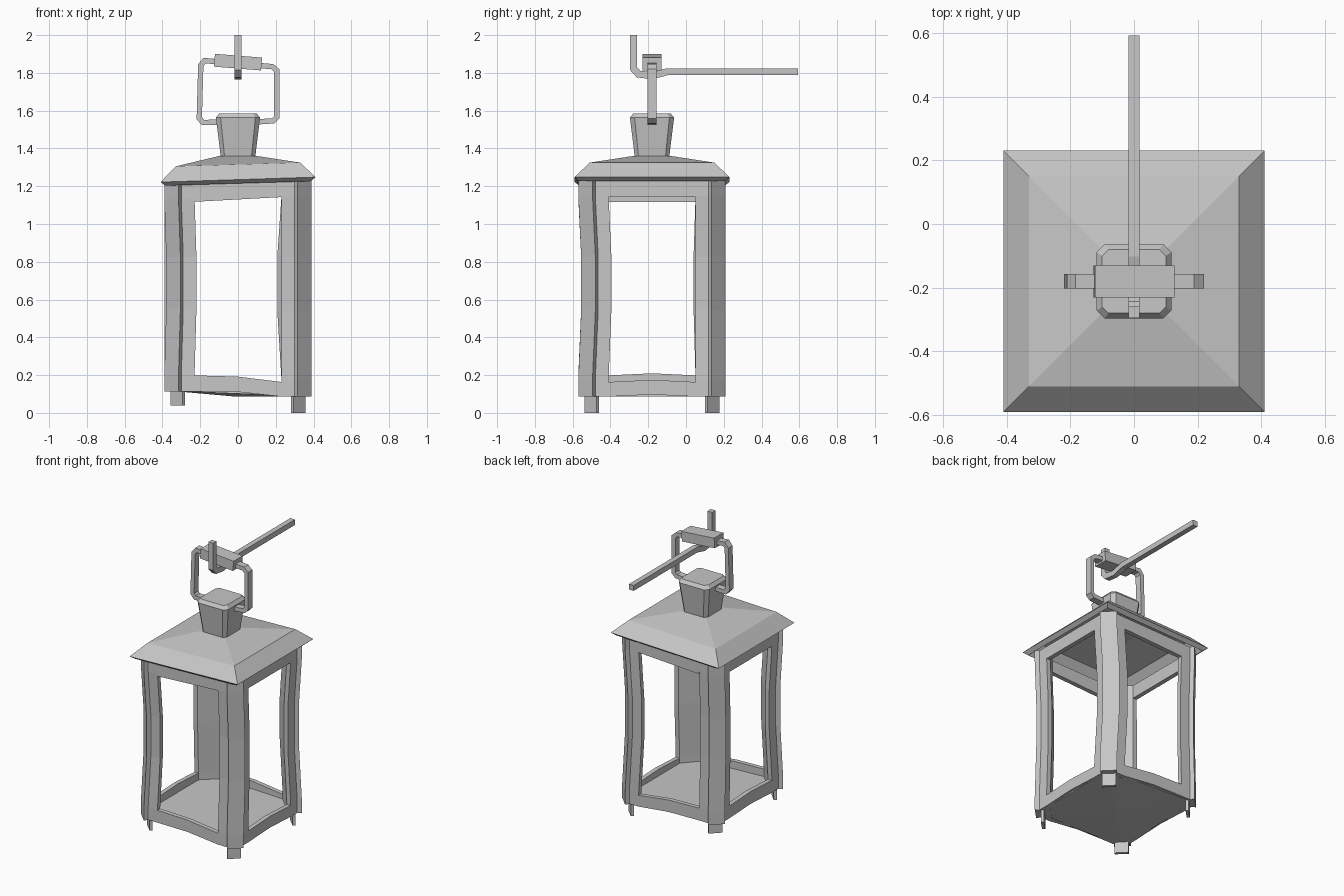
import bpy, bmesh
from math import radians
from mathutils import Vector, Matrix

cube = bpy.data.objects.get("Cube")
if cube:
    bpy.data.objects.remove(cube, do_unlink=True)

grey = bpy.data.materials.new("iron grey")
grey.use_nodes = True
COLOUR = (0.57, 0.57, 0.57, 1)
grey.diffuse_color = COLOUR
grey.node_tree.nodes["Principled BSDF"].inputs["Base Color"].default_value = COLOUR

CY = -0.18  # lantern axis; the wall hook reaches far behind it


def loft(name, sections, y=CY):
    """Skin equal-sized point rings and cap both ends."""
    bm = bmesh.new()
    rings = [[bm.verts.new(p) for p in s] for s in sections]
    n = len(rings[0])
    for a, b in zip(rings, rings[1:]):
        for i in range(n):
            j = (i + 1) % n
            bm.faces.new((a[i], a[j], b[j], b[i]))
    bm.faces.new(rings[0][::-1])
    bm.faces.new(rings[-1])
    bmesh.ops.recalc_face_normals(bm, faces=bm.faces)
    mesh = bpy.data.meshes.new(name)
    bm.to_mesh(mesh)
    bm.free()
    mesh.materials.append(grey)
    obj = bpy.data.objects.new(name, mesh)
    obj.location.y = y
    bpy.context.collection.objects.link(obj)
    return obj


def bar(name, path, thick, width, to3d, y=CY):
    """Sweep a rectangle along a flat path with mitred corners."""
    pts = [Vector(p) for p in path]
    sections = []
    for i, p in enumerate(pts):
        d0 = (p - pts[max(i - 1, 0)]).normalized()
        d1 = (pts[min(i + 1, len(pts) - 1)] - p).normalized()
        t = (d0 + d1).normalized()
        stretch = 1 / max(t.dot(d1 if d1.length else d0), 0.5)
        n = Vector((-t.y, t.x)) * thick / 2 * stretch
        w = width / 2
        sections.append([to3d(p + n, -w), to3d(p + n, w), to3d(p - n, w), to3d(p - n, -w)])
    return loft(name, sections, y)


def square(h, z, slope=0):
    return [(x, y, z + slope * x) for x, y in ((-h, -h), (h, -h), (h, h), (-h, h))]


def octagon(h, c, z):
    k = h - c
    return [(x, y, z) for x, y in ((-k, -h), (k, -h), (h, -k), (h, k),
                                   (k, h), (-k, h), (-h, k), (-h, -k))]


# Skewed heights of the body
def clamp(x):
    return max(-0.23, min(0.23, x))

def low(x):
    return 0.1 - 0.06 * clamp(x)

def sill(x):
    return 0.181 - 0.076 * clamp(x)

def lintel(x):
    return 1.13 + 0.054 * clamp(x)

def high(x):
    return 1.218 + 0.03 * x


# Corner posts with chamfered outer edge and window stiles, slightly bowed
POST = [(0.23, 0.365), (0.30, 0.365), (0.315, 0.39), (0.39, 0.315), (0.365, 0.30),
        (0.365, 0.23), (0.335, 0.23), (0.23, 0.335)]
BOW = ((0, 0), (0.08, 0), (0.4, 1), (0.65, 1), (0.93, 0), (1, 0))
corners = {"front_left": (1, -1, 0, 0.015), "front_right": (-1, -1, 0.01, 0.015),
           "back_left": (1, 1, -0.022, 0), "back_right": (-1, 1, 0, -0.01)}
for name, (sx, sy, bx, by) in corners.items():
    rings = []
    for t, k in BOW:
        rings.append([(sx * x + bx * k, sy * y + by * k,
                       low(sx * x) * (1 - t) + high(sx * x) * t) for x, y in POST])
    loft(name + "_post", rings)
    # Slim foot set diagonally under each post
    foot = [(0.281, 0.343), (0.295, 0.357), (0.357, 0.295), (0.343, 0.281)]
    base = 0 if sx > 0 else 0.038
    loft(name + "_foot", [[(sx * x, sy * y, z) for x, y in foot]
                          for z in (base, low(sx) + 0.03)])

# Window rails on all four sides
for k, side in enumerate(("front", "left", "back", "right")):
    turn = Matrix.Rotation(radians(90 * k), 3, "Z")
    for part, bottom, top, arch in (("bottom_rail", low, sill, 0.011),
                                    ("top_rail", lintel, high, 0)):
        rings = []
        for u in (-0.23, 0, 0.23):
            a = turn @ Vector((u, -0.365, 0))
            b = turn @ Vector((u, -0.335, 0))
            lift = arch if u == 0 else 0
            rings.append([(p.x, p.y, f(p.x) + lift)
                          for p, f in ((a, bottom), (b, bottom), (b, top), (a, top))])
        loft(side + "_" + part, rings)

# Floor sagging to the middle, hollow roof and chimney
loft("floor", [square(0.01, 0.086), square(0.35, 0.102, -0.04), square(0.345, 0.14, -0.035)])
loft("roof", [square(0.1, 1.335), square(0.325, 1.29, 0.03), square(0.385, 1.215, 0.03),
              square(0.41, 1.235, 0.032), square(0.33, 1.315, 0.03), square(0.1, 1.36)])
loft("chimney", [octagon(0.09, 0.02, 1.345), octagon(0.117, 0.025, 1.563),
                 octagon(0.1, 0.02, 1.585)])

# Carrying handle and grip
bar("handle", [(-0.09, 1.54), (-0.185, 1.537), (-0.205, 1.56), (-0.197, 1.84), (-0.177, 1.865),
               (0.182, 1.833), (0.205, 1.813), (0.205, 1.565), (0.185, 1.546), (0.09, 1.54)],
    0.028, 0.046, lambda p, w: (p.x, w, p.y))
grip = bar("grip", [(-0.125, 0), (0.125, 0)], 0.068, 0.1, lambda p, w: (p.x, w, p.y))
grip.location.z = 1.857
grip.rotation_euler.y = 0.08

# Wall hook
bar("wall_hook", [(-0.277, 2), (-0.277, 1.822), (-0.252, 1.794), (-0.18, 1.785),
                  (-0.1, 1.806), (0.592, 1.806)],
    0.037, 0.036, lambda p, w: (w, p.x, p.y), 0)
